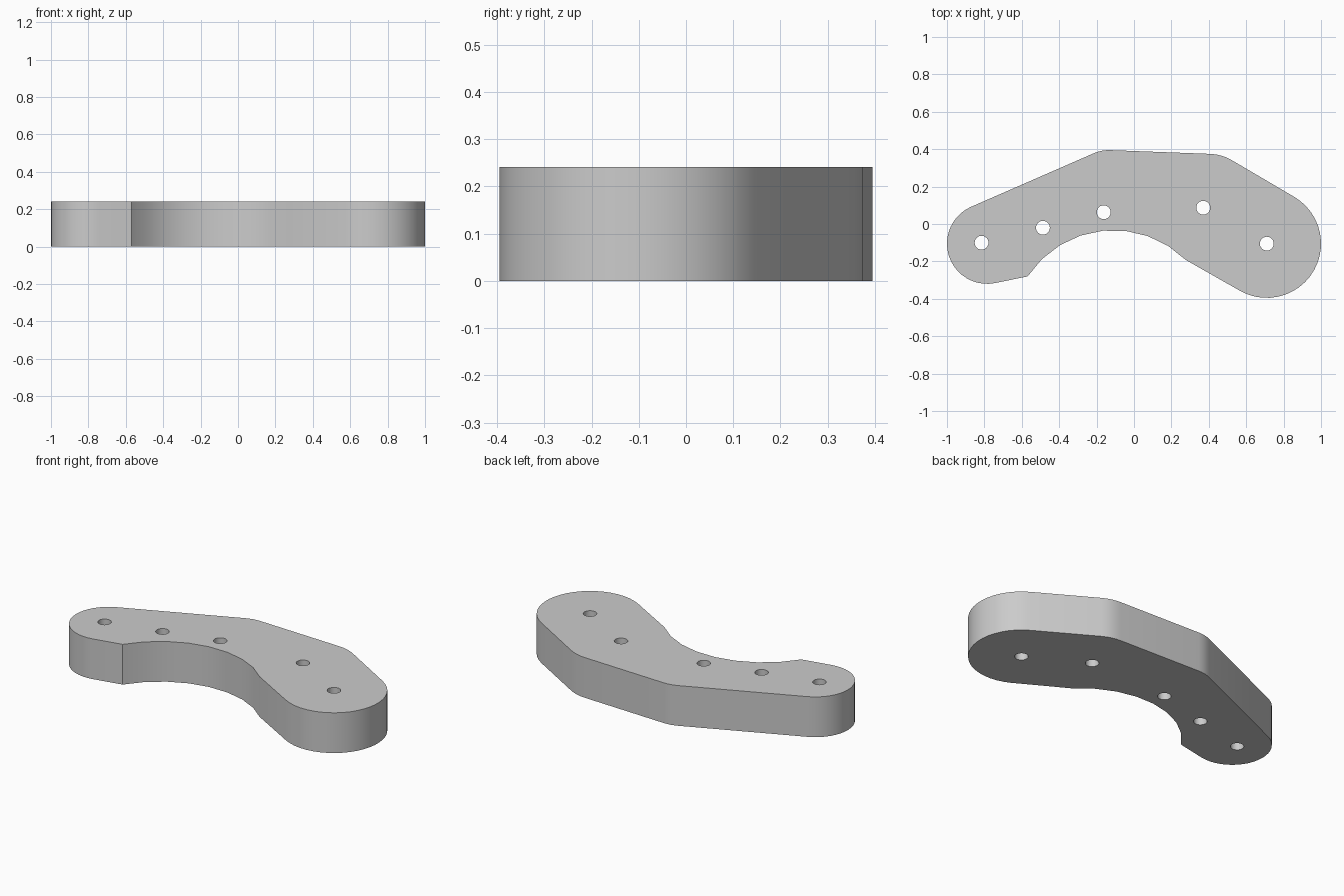
import bpy, bmesh
from math import radians, cos, sin, pi

cube = bpy.data.objects.get("Cube")
if cube:
    bpy.data.objects.remove(cube, do_unlink=True)

HEIGHT = 0.241


def arc(cx, cy, r, start, end, steps):
    """Points along a circular arc, angles in degrees."""
    angles = [radians(start + (end - start) * i / steps) for i in range(steps + 1)]
    return [(cx + r * cos(a), cy + r * sin(a)) for a in angles]


def add_loop(bm, points):
    verts = [bm.verts.new((x, y, 0)) for x, y in points]
    for a, b in zip(verts, verts[1:] + verts[:1]):
        bm.edges.new((a, b))


# Outline, clockwise: left end, two back bends, right end, hollow front
outline = (
    arc(-0.785, -0.105, 0.215, 281.5, 113.8, 20)
    + arc(-0.135, 0.195, 0.2, 113.8, 87.8, 4)
    + arc(0.40, 0.135, 0.24, 87.8, 60.1, 4)
    + arc(0.71, -0.105, 0.29, 60.1, -118.7, 22)
    + arc(-0.11, -0.583, 0.55, 45.2, 146.6, 8)
)
holes = [(-0.815, -0.10), (-0.487, -0.02), (-0.162, 0.063), (0.37, 0.087), (0.71, -0.105)]

# Flat plate with five holes, extruded upward
bm = bmesh.new()
add_loop(bm, outline)
for x, y in holes:
    add_loop(bm, arc(x, y, 0.037, 0, 345, 23))
bmesh.ops.triangle_fill(bm, edges=bm.edges[:], use_beauty=True)
result = bmesh.ops.extrude_face_region(bm, geom=bm.faces[:], use_keep_orig=True)
top = [g for g in result["geom"] if isinstance(g, bmesh.types.BMVert)]
bmesh.ops.translate(bm, verts=top, vec=(0, 0, HEIGHT))
bmesh.ops.recalc_face_normals(bm, faces=bm.faces[:])

mesh = bpy.data.meshes.new("curved_plate")
bm.to_mesh(mesh)
bm.free()
plate = bpy.data.objects.new("curved_plate", mesh)
bpy.context.collection.objects.link(plate)

# Plain grey
grey = bpy.data.materials.new("light_grey")
grey.use_nodes = True
grey.diffuse_color = (0.6, 0.6, 0.6, 1)
grey.node_tree.nodes["Principled BSDF"].inputs["Base Color"].default_value = (0.6, 0.6, 0.6, 1)
mesh.materials.append(grey)

bpy.ops.object.select_all(action="DESELECT")
plate.select_set(True)
bpy.context.view_layer.objects.active = plate
bpy.ops.object.shade_smooth_by_angle(angle=radians(15.5))
